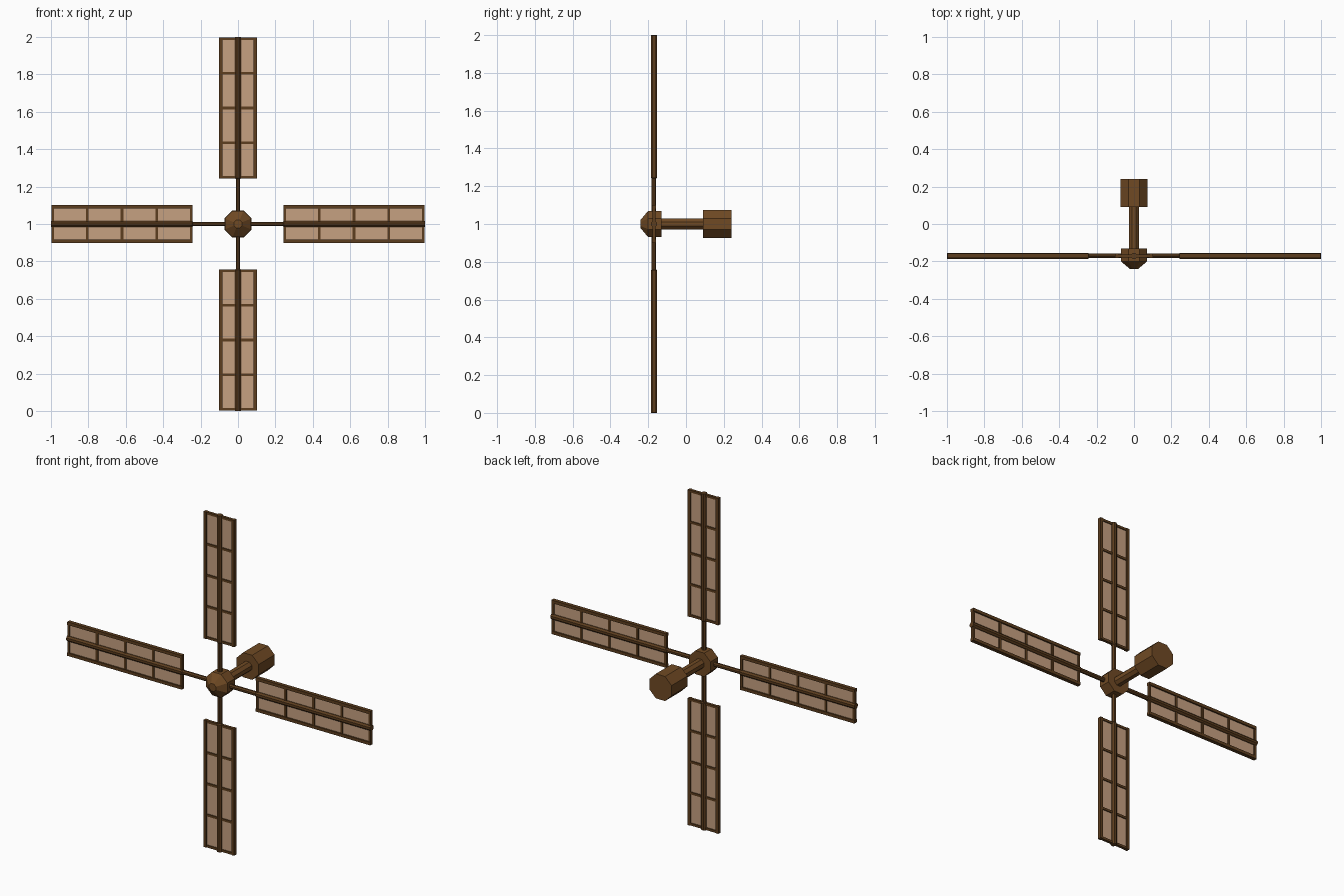
import bpy, bmesh, math
from mathutils import Matrix, Vector

if "Cube" in bpy.data.objects:
    bpy.data.objects.remove(bpy.data.objects["Cube"])


def material(name, rgb):
    lin = [((c / 255 + 0.055) / 1.055) ** 2.4 for c in rgb]
    m = bpy.data.materials.new(name)
    m.diffuse_color = (*lin, 1)
    m.use_nodes = True
    m.node_tree.nodes["Principled BSDF"].inputs["Base Color"].default_value = m.diffuse_color
    return m


WOOD = material("brown wood", (112, 74, 36))
FRAME = material("dark frame wood", (92, 61, 30))
CLOTH = material("tan sailcloth", (198, 161, 129))
CENTRE = Vector((0, 0, 1))
SAIL_Y = -0.17


def finish(name, bm, mat, matrix=Matrix()):
    bmesh.ops.recalc_face_normals(bm, faces=bm.faces)
    mesh = bpy.data.meshes.new(name)
    bm.to_mesh(mesh)
    bm.free()
    mesh.materials.append(mat)
    ob = bpy.data.objects.new(name, mesh)
    ob.matrix_world = matrix
    bpy.context.collection.objects.link(ob)
    return ob


def loft(bm, profile, place, sides=8):
    """Octagonal solid; profile = (position along axis, half width across flats)."""
    rings = []
    for t, half in profile:
        r = half / math.cos(math.pi / sides)
        angles = [(i + 0.5) * 2 * math.pi / sides for i in range(sides)]
        rings.append([bm.verts.new(place(r * math.cos(a), r * math.sin(a), t))
                      for a in angles])
    for a, b in zip(rings, rings[1:]):
        for i in range(sides):
            j = (i + 1) % sides
            bm.faces.new((a[i], a[j], b[j], b[i]))
    bm.faces.new(rings[0])
    bm.faces.new(rings[-1])


def box(bm, centre, size):
    m = Matrix.Translation(centre) @ Matrix.Diagonal((*size, 1))
    bmesh.ops.create_cube(bm, size=1, matrix=m)


# Hub, axle and rear block along the y axis
for name, profile in (
    ("hub", [(-0.24, 0.022), (-0.2, 0.07), (-0.13, 0.07)]),
    ("axle", [(-0.14, 0.028), (0.1, 0.028)]),
    ("rear_block", [(0.09, 0.073), (0.24, 0.073)]),
):
    bm = bmesh.new()
    loft(bm, profile, lambda u, v, t: (u, t, v))
    finish(name, bm, WOOD, Matrix.Translation(CENTRE))

# Four identical sails, each built pointing up and turned about the axle
INNER, OUTER = 0.25, 0.99
for k, side in enumerate(("top", "right", "bottom", "left")):
    turn = Matrix.Translation(CENTRE + Vector((0, SAIL_Y, 0))) @ \
        Matrix.Rotation(k * math.pi / 2, 4, 'Y')

    # Spar, thinner between hub and sail
    bm = bmesh.new()
    loft(bm, [(0.03, 0.012), (0.24, 0.012), (0.245, 0.016), (1.0, 0.016)],
         lambda u, v, t: (u, v, t))
    finish(side + "_spar", bm, FRAME, turn)

    # Lattice of two side rails and five crossbars
    bm = bmesh.new()
    mid, length = (INNER + OUTER) / 2, OUTER - INNER
    for x in (-0.092, 0.092):
        box(bm, (x, 0, mid), (0.018, 0.022, length + 0.014))
    for i in range(5):
        box(bm, (0, 0, INNER + length * i / 4), (0.184, 0.016, 0.014))
    finish(side + "_sail_frame", bm, FRAME, turn)

    # Cloth stretched inside the frame
    bm = bmesh.new()
    box(bm, (0, 0, mid), (0.18, 0.005, length))
    finish(side + "_sail_cloth", bm, CLOTH, turn)
